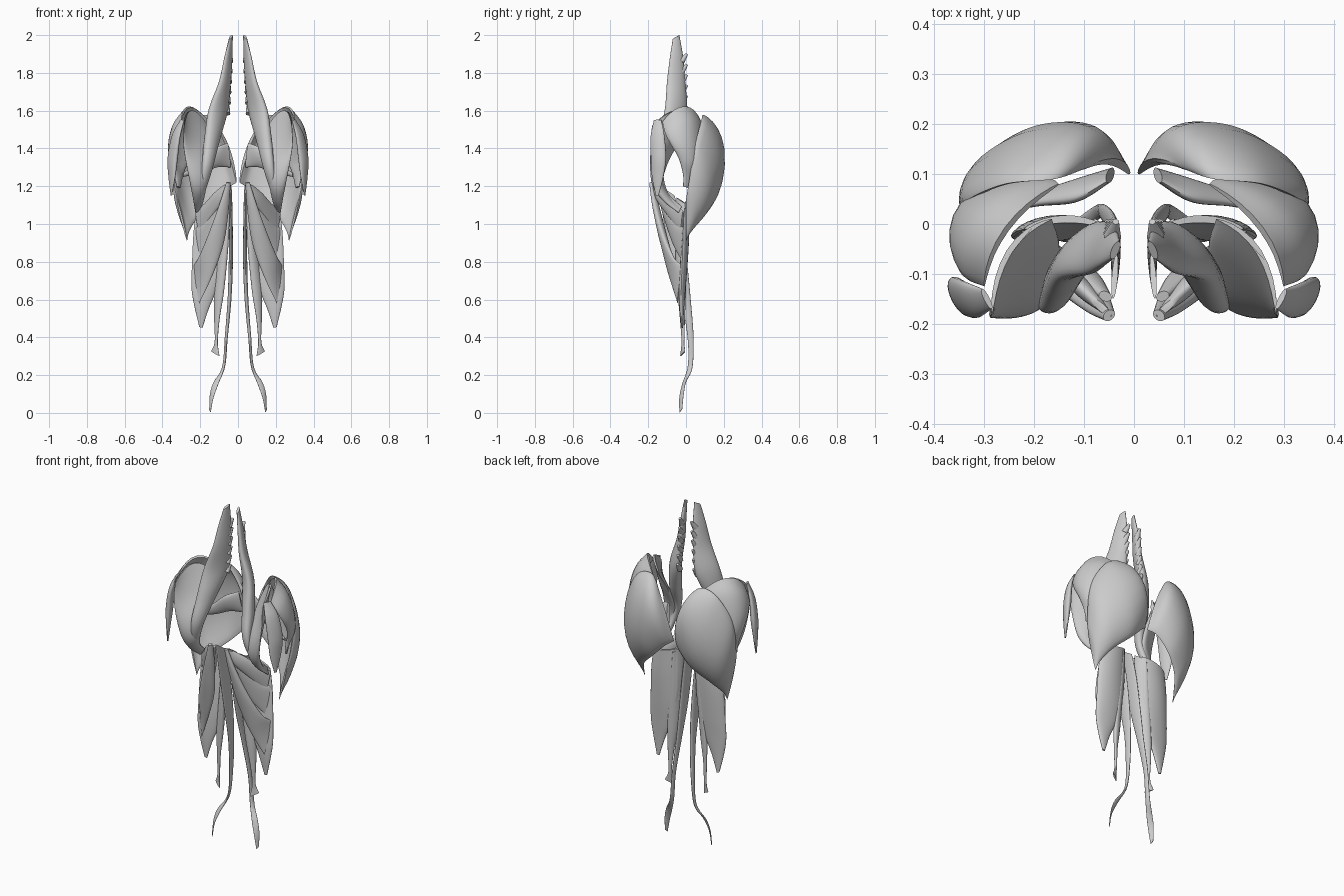
import bpy, bmesh, math
from mathutils import Vector as V


def catmull(pts, t):
    """Smooth interpolation through a list of vectors, t in 0..1."""
    s = t * (len(pts) - 1)
    i = min(int(s), len(pts) - 2)
    f = s - i
    p1, p2 = pts[i], pts[i + 1]
    p0 = pts[i - 1] if i > 0 else 2 * p1 - p2
    p3 = pts[i + 2] if i + 2 < len(pts) else 2 * p2 - p1
    return 0.5 * (2 * p1 + (p2 - p0) * f + (2 * p0 - 5 * p1 + 4 * p2 - p3) * f * f
                  + (3 * p1 - p0 - 3 * p2 + p3) * f ** 3)


def finish(bm, name):
    bmesh.ops.recalc_face_normals(bm, faces=bm.faces)
    me = bpy.data.meshes.new(name)
    bm.to_mesh(me)
    bm.free()
    ob = bpy.data.objects.new(name, me)
    bpy.context.collection.objects.link(ob)
    ob.modifiers.new("Mirror", 'MIRROR').use_mirror_merge = False
    bpy.context.view_layer.objects.active = ob
    ob.select_set(True)
    bpy.ops.object.shade_smooth_by_angle(angle=math.radians(50))
    ob.select_set(False)
    return ob


def muscle(name, sections, rows=28, ring=24):
    """Loft a flattened belly. Section: edge A, edge B, thickness, optional middle point."""
    A = [V(s[0]) for s in sections]
    B = [V(s[1]) for s in sections]
    T = [V((s[2], 0, 0)) for s in sections]
    M = [V(s[3]) if len(s) > 3 else (V(s[0]) + V(s[1])) / 2 for s in sections]

    def surf(u, v):
        a, m, b = catmull(A, v), catmull(M, v), catmull(B, v)
        return a * (1 - u) * (1 - 2 * u) + m * 4 * u * (1 - u) + b * u * (2 * u - 1)

    bm = bmesh.new()
    loops = []
    for r in range(rows + 1):
        v = r / rows
        th = catmull(T, v).x
        loop = []
        for k in range(ring):
            ang = 2 * math.pi * k / ring
            u = (1 - math.cos(ang)) / 2
            du = surf(u + .02, v) - surf(u - .02, v)
            dv = surf(u, min(1, v + .02)) - surf(u, max(0, v - .02))
            n = du.cross(dv).normalized()
            loop.append(bm.verts.new(surf(u, v) + n * th / 2 * math.sin(ang)))
        loops.append(loop)
    for p, q in zip(loops, loops[1:]):
        for k in range(ring):
            j = (k + 1) % ring
            bm.faces.new((p[k], p[j], q[j], q[k]))
    bm.faces.new(loops[0])
    bm.faces.new(loops[-1])
    return finish(bm, name)


# long spinal hip flexor
muscle("psoas", [
    ((.03, -.035, 2.0), (.045, -.07, 1.98), .015),
    ((.035, -.015, 1.88), (.068, -.085, 1.88), .03),
    ((.045, -.005, 1.75), (.095, -.1, 1.75), .045),
    ((.06, .0, 1.6), (.15, -.11, 1.6), .065),
    ((.105, -.05, 1.45), (.168, -.145, 1.45), .07),
    ((.14, -.12, 1.3), (.185, -.175, 1.3), .05),
    ((.18, -.1, 1.17), (.205, -.13, 1.16), .03),
    ((.2, -.02, 1.09), (.215, -.04, 1.07), .015)], rows=40)

# little attachment slips along its rear edge
bm = bmesh.new()
for i in range(6):
    z = 1.88 - i * .055
    c = V((.04 + .003 * i, -.01, z))
    tip = c + V((-.005, .022, .03))
    rot = (tip - c).to_track_quat('Z', 'Y').to_matrix().to_4x4()
    rot.translation = c
    bmesh.ops.create_cone(bm, cap_ends=True, segments=8, radius1=.018, radius2=.007,
                          depth=.05, matrix=rot)
finish(bm, "psoas_slips")

# fan lining the inside of the pelvis
muscle("iliacus", [
    ((.165, .01, 1.53), (.285, -.18, 1.52), .012, (.25, -.055, 1.6)),
    ((.15, -.04, 1.44), (.288, -.188, 1.42), .035, (.22, -.09, 1.45)),
    ((.155, -.1, 1.32), (.27, -.185, 1.3), .045, (.205, -.145, 1.31)),
    ((.165, -.13, 1.22), (.25, -.165, 1.2), .05),
    ((.18, -.09, 1.14), (.235, -.11, 1.12), .035),
    ((.195, -.025, 1.09), (.225, -.04, 1.06), .015)])

# outer hip
muscle("gluteus_medius", [
    ((.15, .08, 1.54), (.3, -.125, 1.54), .012, (.255, -.01, 1.62)),
    ((.165, .09, 1.5), (.335, -.11, 1.48), .035, (.3, .01, 1.54)),
    ((.2, .09, 1.42), (.35, -.08, 1.42), .04, (.328, .025, 1.43)),
    ((.26, .08, 1.33), (.348, -.04, 1.35), .035, (.333, .03, 1.33)),
    ((.295, .05, 1.25), (.335, -.015, 1.26), .025),
    ((.305, .015, 1.19), (.325, -.015, 1.2), .012)])
muscle("tensor_of_thigh", [
    ((.285, -.17, 1.55), (.305, -.13, 1.55), .012),
    ((.31, -.187, 1.46), (.345, -.115, 1.47), .03),
    ((.325, -.185, 1.35), (.366, -.107, 1.35), .04),
    ((.335, -.18, 1.25), (.365, -.12, 1.25), .025),
    ((.35, -.16, 1.15), (.355, -.145, 1.15), .006)])
muscle("gluteus_maximus", [
    ((.1, .11, 1.5), (.008, .1, 1.22), .02, (.045, .125, 1.38)),
    ((.16, .09, 1.575), (.05, .13, 1.19), .045, (.1, .175, 1.41)),
    ((.26, .08, 1.545), (.13, .13, 1.11), .055, (.195, .169, 1.32)),
    ((.338, .045, 1.4), (.215, .08, 1.03), .05, (.288, .112, 1.2)),
    ((.338, .015, 1.22), (.258, .025, .96), .035, (.308, .045, 1.09)),
    ((.322, 0, 1.13), (.27, 0, .91), .01)], rows=36)

# deep rotator behind the hip joint
muscle("piriformis", [
    ((.055, .085, 1.43), (.04, .11, 1.3), .02),
    ((.12, .05, 1.4), (.11, .085, 1.3), .035),
    ((.2, .04, 1.33), (.19, .06, 1.27), .025),
    ((.29, .02, 1.27), (.29, .03, 1.25), .012)])

# inner thigh fan
muscle("pectineus", [
    ((.045, -.185, 1.22), (.085, -.15, 1.2), .015),
    ((.075, -.155, 1.13), (.13, -.105, 1.16), .035),
    ((.13, -.1, 1.05), (.175, -.06, 1.11), .03),
    ((.205, -.025, .95), (.225, -.015, 1.07), .012)])
muscle("adductor_brevis", [
    ((.045, -.15, 1.19), (.07, -.14, 1.19), .02),
    ((.07, -.115, 1.05), (.13, -.09, 1.08), .04),
    ((.13, -.07, .9), (.19, -.04, 1.0), .03),
    ((.205, -.02, .8), (.23, -.01, .98), .01)])
muscle("adductor_longus", [
    ((.04, -.175, 1.22), (.06, -.192, 1.22), .02),
    ((.05, -.145, 1.07), (.1, -.17, 1.1), .035),
    ((.075, -.115, .9), (.155, -.125, .95), .045),
    ((.13, -.09, .74), (.205, -.07, .83), .035),
    ((.205, -.045, .58), (.235, -.02, .78), .01)])
muscle("adductor_magnus", [
    ((.06, -.005, 1.12), (.22, -.01, 1.08), .015, (.14, .01, 1.1)),
    ((.055, -.015, .97), (.235, -.015, .96), .035, (.15, .0, .95)),
    ((.07, -.015, .8), (.243, -.02, .8), .04, (.16, -.012, .78)),
    ((.11, -.015, .66), (.246, -.025, .66), .035),
    ((.155, -.02, .55), (.23, -.025, .56), .025),
    ((.188, -.02, .45), (.205, -.02, .455), .01)])
muscle("magnus_long_strip", [
    ((.045, -.05, 1.14), (.08, .01, 1.1), .02),
    ((.055, -.055, .9), (.1, .005, .9), .04),
    ((.075, -.04, .65), (.125, -.005, .65), .035),
    ((.098, -.03, .5), (.125, -.008, .5), .02),
    ((.108, -.022, .38), (.122, -.01, .38), .014),
    ((.098, -.03, .3), (.142, -.005, .325), .01)])

# slender strap to the knee
muscle("gracilis", [
    ((.042, -.15, 1.21), (.035, -.06, 1.15), .012),
    ((.038, -.115, 1.0), (.036, -.025, 1.0), .018),
    ((.038, -.075, .8), (.038, .005, .8), .022),
    ((.045, -.025, .6), (.045, .025, .6), .02),
    ((.062, .008, .4), (.062, .04, .4), .016),
    ((.07, .01, .25), (.082, .034, .24), .013),
    ((.105, -.02, .15), (.128, .0, .165), .01),
    ((.13, -.035, .08), (.148, -.012, .1), .008),
    ((.145, -.035, .002), (.152, -.02, .02), .005)], rows=44)
